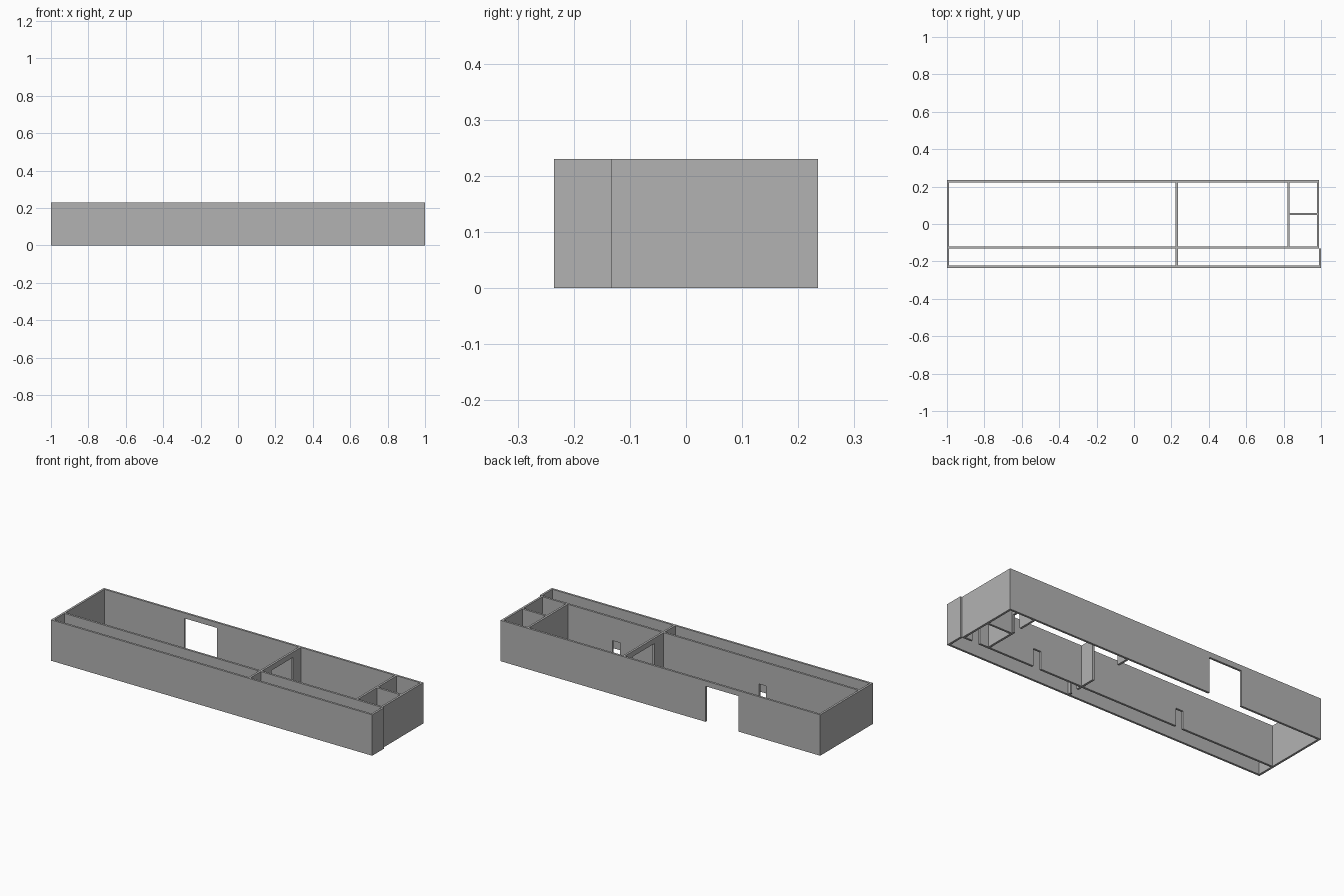
import bpy
import bmesh
from mathutils import Vector

cube = bpy.data.objects.get("Cube")
if cube:
    bpy.data.objects.remove(cube, do_unlink=True)

HEIGHT = 0.23
THICK = 0.012
DOOR = 0.1       # height of the small doorways
GATE = 0.2       # height of the large openings

plaster = bpy.data.materials.new("wall_grey")
plaster.use_nodes = True
colour = (0.45, 0.45, 0.45, 1)
plaster.diffuse_color = colour
plaster.node_tree.nodes["Principled BSDF"].inputs["Base Color"].default_value = colour


def wall(name, axis, start, end, side, openings=()):
    """Extrude a wall outline, notched at the floor for each (from, to, height)."""
    outline = [(start, 0)]
    for a, b, h in sorted(openings):
        outline += [(a, 0), (a, h), (b, h), (b, 0)]
    outline += [(end, 0), (end, HEIGHT), (start, HEIGHT)]

    bm = bmesh.new()
    if axis == "x":
        points = [(u, side, z) for u, z in outline]
        push = Vector((0, THICK, 0))
    else:
        points = [(side, u, z) for u, z in outline]
        push = Vector((THICK, 0, 0))
    face = bm.faces.new([bm.verts.new(p) for p in points])
    grown = bmesh.ops.extrude_face_region(bm, geom=[face], use_keep_orig=True)
    moved = [g for g in grown["geom"] if isinstance(g, bmesh.types.BMVert)]
    bmesh.ops.translate(bm, verts=moved, vec=push)
    bmesh.ops.recalc_face_normals(bm, faces=bm.faces)

    mesh = bpy.data.meshes.new(name)
    bm.to_mesh(mesh)
    bm.free()
    mesh.materials.append(plaster)
    obj = bpy.data.objects.new(name, mesh)
    bpy.context.collection.objects.link(obj)


FRONT, BACK = -0.235, 0.235
ROOM_END = 0.99
CORRIDOR = -0.132            # front face of the corridor wall
INNER = CORRIDOR + THICK     # back face of the corridor wall

# Outer shell
wall("front_wall", "x", -1, 1, FRONT)
wall("back_wall", "x", -1, ROOM_END, BACK - THICK, [(-0.49, -0.287, GATE)])
wall("right_end_wall", "y", FRONT + THICK, BACK - THICK, -1)
wall("left_end_wall", "y", INNER, BACK - THICK, ROOM_END - THICK)
wall("corridor_end_wall", "y", FRONT + THICK, CORRIDOR, 1 - THICK)

# Corridor wall with doorways into the rooms
wall("corridor_wall", "x", -1 + THICK, ROOM_END, CORRIDOR,
     [(-0.415, -0.37, DOOR), (0.495, 0.543, DOOR), (0.886, 0.932, DOOR)])

# Cross walls and small rooms
wall("corridor_partition", "y", FRONT + THICK, CORRIDOR, 0.223,
     [(-0.206, -0.158, DOOR)])
wall("main_partition", "y", INNER, BACK - THICK, 0.223, [(-0.037, 0.153, GATE)])
wall("small_room_partition", "y", INNER, BACK - THICK, 0.82,
     [(0.07, 0.12, DOOR)])
wall("small_room_divider", "x", 0.82 + THICK, ROOM_END - THICK, 0.047)
